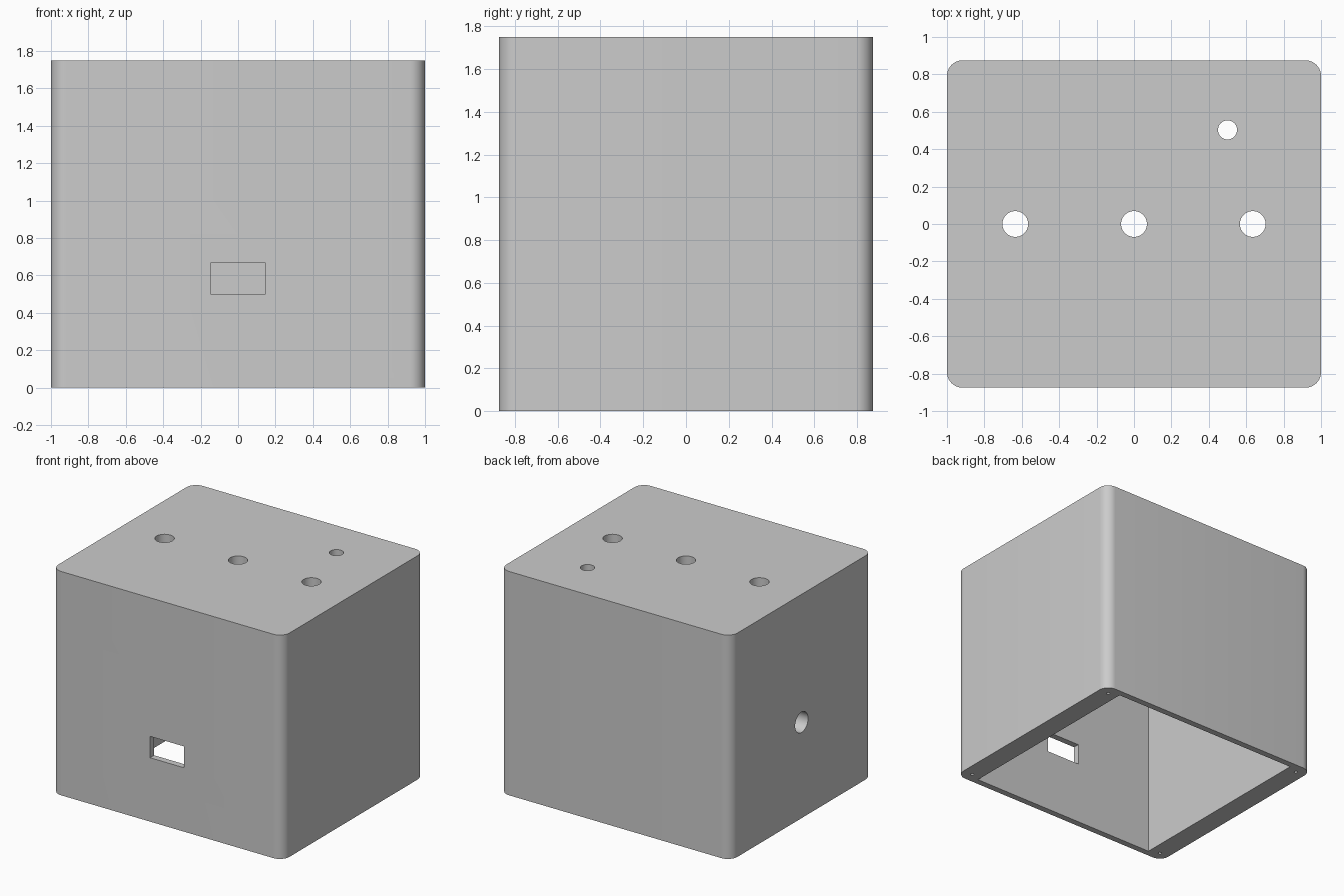
import bpy, bmesh, math
from mathutils import Matrix

if "Cube" in bpy.data.objects:
    bpy.data.objects.remove(bpy.data.objects["Cube"], do_unlink=True)

W, D, H = 2.0, 1.75, 1.75          # outer size
SIDE, WALL, ROOF = 0.167, 0.05, 0.083
RADIUS = 0.083                     # vertical corner rounding

grey = bpy.data.materials.new("plain grey")
grey.use_nodes = True
colour = (0.6, 0.6, 0.6, 1)
grey.diffuse_color = colour
grey.node_tree.nodes["Principled BSDF"].inputs["Base Color"].default_value = colour


def finish(name, bm):
    mesh = bpy.data.meshes.new(name)
    bm.to_mesh(mesh)
    bm.free()
    mesh.materials.append(grey)
    obj = bpy.data.objects.new(name, mesh)
    bpy.context.collection.objects.link(obj)
    return obj


def box(name, size, centre, radius=0):
    bm = bmesh.new()
    bmesh.ops.create_cube(bm, size=1)
    bmesh.ops.scale(bm, vec=size, verts=bm.verts)
    bmesh.ops.translate(bm, vec=centre, verts=bm.verts)
    if radius:
        upright = [e for e in bm.edges
                   if abs(e.verts[0].co.z - e.verts[1].co.z) > 0.1]
        bmesh.ops.bevel(bm, geom=upright, offset=radius, segments=10,
                        profile=0.5, affect='EDGES')
    return finish(name, bm)


def cylinder(name, radius, depth, centre, axis='Z'):
    bm = bmesh.new()
    turn = Matrix.Rotation(math.pi / 2, 4, 'Y') if axis == 'X' else Matrix()
    bmesh.ops.create_cone(bm, cap_ends=True, segments=40, radius1=radius,
                          radius2=radius, depth=depth,
                          matrix=Matrix.Translation(centre) @ turn)
    return finish(name, bm)


# Rounded outer shell
shell = box("enclosure", (W, D, H), (0, 0, H / 2), RADIUS)

# Cavity, open at the bottom
cutters = [box("cavity_cutter", (W - 2 * SIDE, D - 2 * WALL, H),
               (0, 0, H / 2 - ROOF))]

# Rectangular port in the front wall
cutters.append(box("port_cutter", (0.295, 0.2, 0.167), (0, -D / 2, 0.583)))

# Round hole in the right-hand side wall
cutters.append(cylinder("side_hole_cutter", 0.08, 0.5, (-W / 2, 0, 0.75), 'X'))

# Row of three control holes and one small lamp hole in the roof
for x in (-0.635, 0, 0.635):
    cutters.append(cylinder("control_hole_cutter", 0.069, 0.4, (x, 0, H)))
cutters.append(cylinder("lamp_hole_cutter", 0.051, 0.4, (0.5, 0.503, H)))

# Screw holes in the four bottom corners
for sx in (-1, 1):
    for sy in (-1, 1):
        cutters.append(cylinder("screw_hole_cutter", 0.0125, 0.34,
                                (sx * (W / 2 - RADIUS), sy * (D / 2 - RADIUS), 0)))

# Cut everything out, then discard the cutters
for cutter in cutters:
    cutter.hide_render = True
    cut = shell.modifiers.new(cutter.name, 'BOOLEAN')
    cut.operation = 'DIFFERENCE'
    cut.solver = 'EXACT'
    cut.object = cutter

graph = bpy.context.evaluated_depsgraph_get()
result = bpy.data.meshes.new_from_object(shell.evaluated_get(graph))
shell.modifiers.clear()
shell.data = result
for cutter in cutters:
    bpy.data.objects.remove(cutter, do_unlink=True)

# Smooth rounded walls with crisp edges
bpy.ops.object.select_all(action='DESELECT')
shell.select_set(True)
bpy.context.view_layer.objects.active = shell
bpy.ops.object.shade_smooth_by_angle(angle=math.radians(30))
